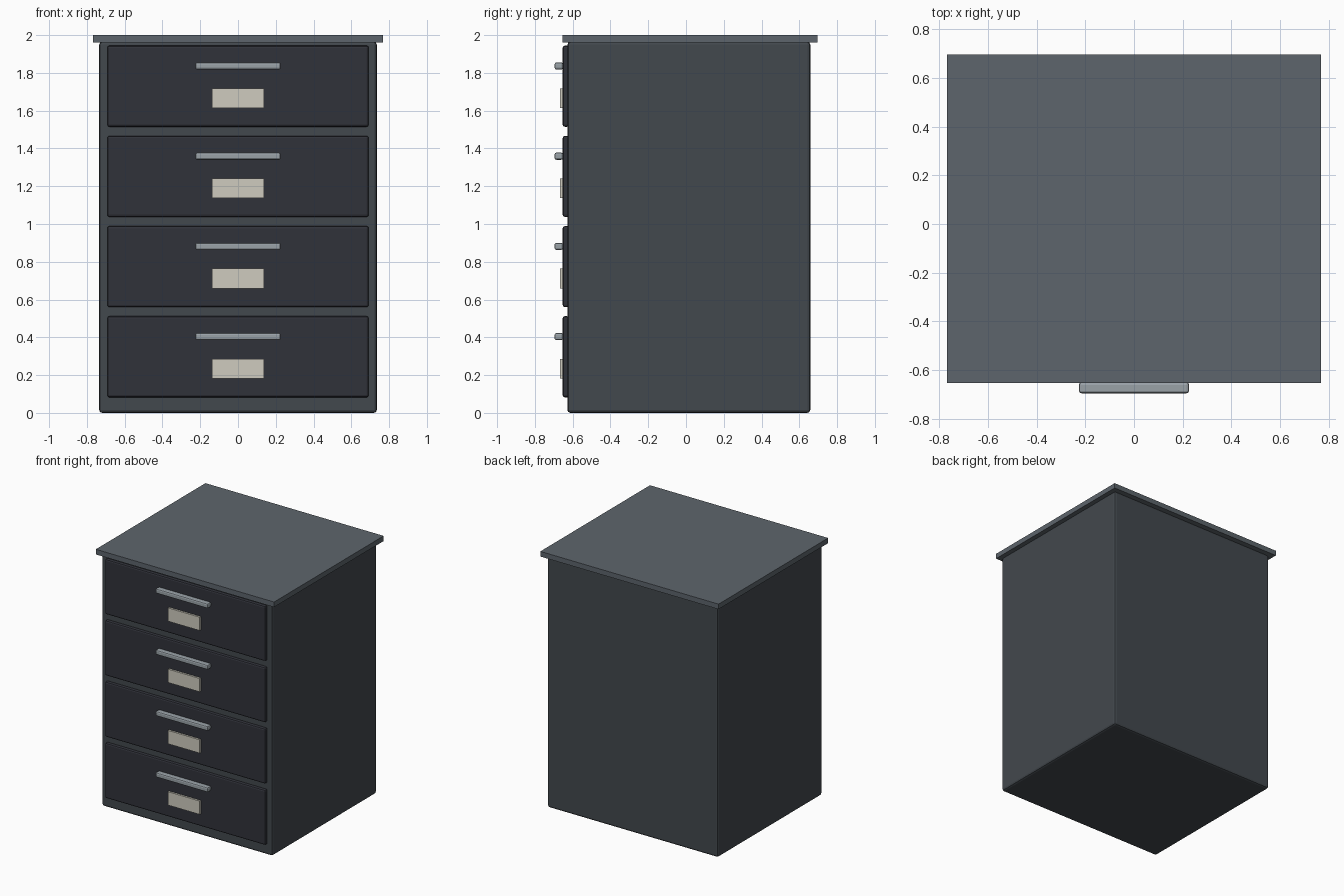
import bpy

if "Cube" in bpy.data.objects:
    bpy.data.objects.remove(bpy.data.objects["Cube"])


def material(name, rgb):
    m = bpy.data.materials.new(name)
    m.diffuse_color = (*rgb, 1.0)
    m.use_nodes = True
    m.node_tree.nodes["Principled BSDF"].inputs["Base Color"].default_value = m.diffuse_color
    return m


def box(name, x, y, z, mat, bevel=0.0, segments=2):
    """Box from (min, max) ranges, with optional rounded edges."""
    bpy.ops.mesh.primitive_cube_add(
        size=1, location=[(a + b) / 2 for a, b in (x, y, z)])
    ob = bpy.context.object
    ob.name = name
    ob.scale = [b - a for a, b in (x, y, z)]
    bpy.ops.object.transform_apply(location=False, rotation=False, scale=True)
    ob.data.materials.append(mat)
    if bevel:
        mod = ob.modifiers.new("rounded_edges", 'BEVEL')
        mod.width = bevel
        mod.segments = segments
    return ob


body_mat = material("body_paint", (0.055, 0.065, 0.075))
top_mat = material("top_paint", (0.11, 0.13, 0.15))
drawer_mat = material("drawer_paint", (0.03, 0.032, 0.042))
handle_mat = material("handle_metal", (0.32, 0.36, 0.39))
label_mat = material("label_card", (0.62, 0.60, 0.52))

# Cabinet carcass and overhanging top
box("cabinet_body", (-0.735, 0.735), (-0.628, 0.658), (0.0, 1.965), body_mat, 0.016)
box("cabinet_top", (-0.768, 0.768), (-0.653, 0.696), (1.96, 2.0), top_mat)

# Four identical drawers, each with a handle and a label
for i in range(4):
    zc = 0.297 + 0.4775 * i
    n = i + 1
    box(f"drawer_front_{n}", (-0.692, 0.692), (-0.653, -0.618),
        (zc - 0.215, zc + 0.215), drawer_mat, 0.012)
    box(f"drawer_handle_{n}", (-0.226, 0.226), (-0.696, -0.651),
        (zc + 0.088, zc + 0.126), handle_mat, 0.01)
    box(f"drawer_label_{n}", (-0.137, 0.137), (-0.668, -0.648),
        (zc - 0.115, zc - 0.011), label_mat)
